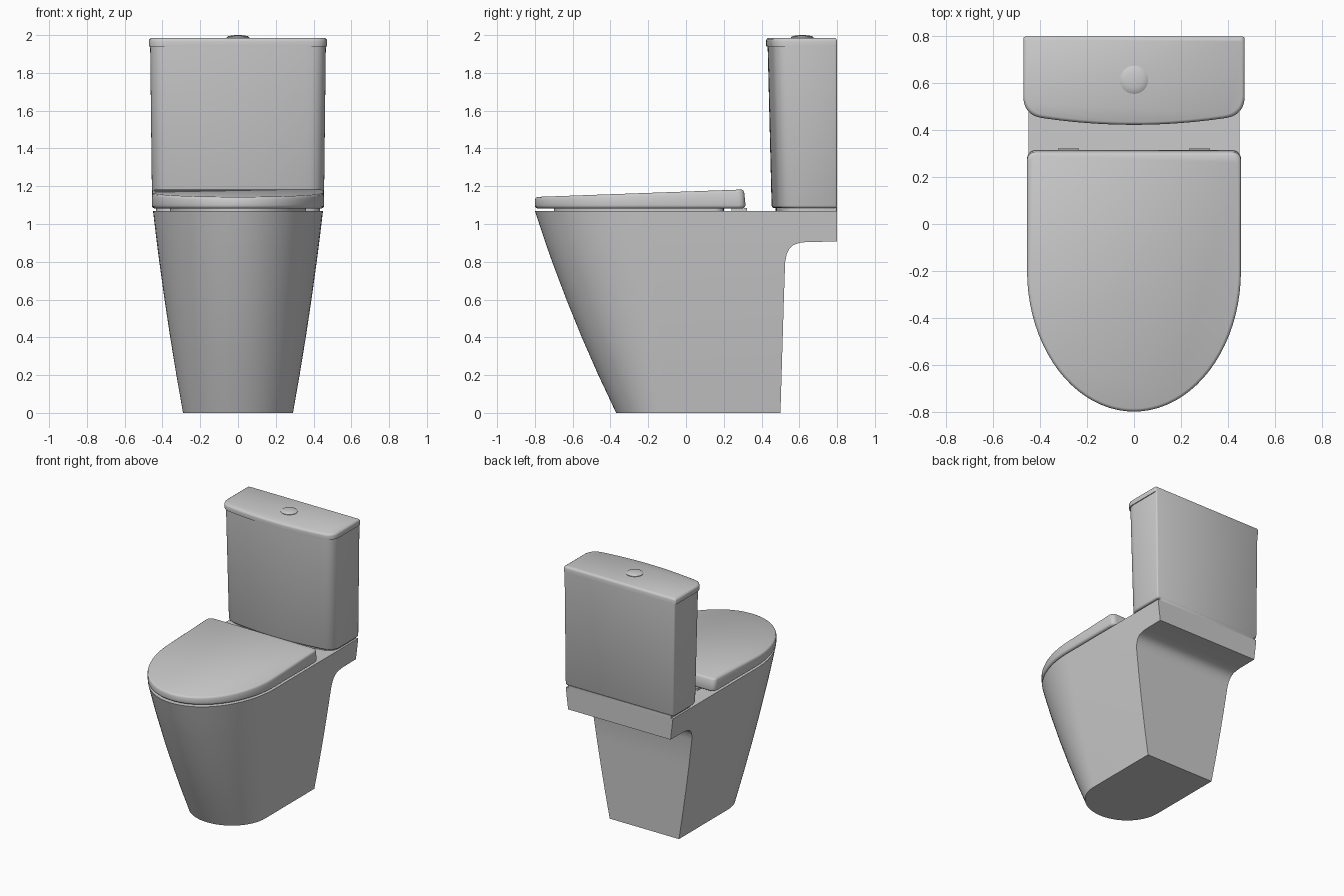
import bpy, bmesh, math

cube = bpy.data.objects.get("Cube")
if cube:
    bpy.data.objects.remove(cube, do_unlink=True)

ceramic = bpy.data.materials.new("ceramic_grey")
ceramic.use_nodes = True
colour = (0.6, 0.6, 0.6, 1)
ceramic.diffuse_color = colour
ceramic.node_tree.nodes["Principled BSDF"].inputs["Base Color"].default_value = colour


def loft(name, rings, angle=35):
    """Skin a stack of equal-length closed rings and cap both ends."""
    bm = bmesh.new()
    loops = [[bm.verts.new(p) for p in ring] for ring in rings]
    n = len(loops[0])
    for low, high in zip(loops, loops[1:]):
        for i in range(n):
            j = (i + 1) % n
            bm.faces.new((low[i], low[j], high[j], high[i]))
    bm.faces.new(loops[0][::-1])
    bm.faces.new(loops[-1])
    bmesh.ops.recalc_face_normals(bm, faces=bm.faces)
    mesh = bpy.data.meshes.new(name)
    bm.to_mesh(mesh)
    bm.free()
    mesh.materials.append(ceramic)
    obj = bpy.data.objects.new(name, mesh)
    bpy.context.collection.objects.link(obj)
    bpy.ops.object.select_all(action="DESELECT")
    obj.select_set(True)
    bpy.context.view_layer.objects.active = obj
    bpy.ops.object.shade_smooth_by_angle(angle=math.radians(angle))
    return obj


def d_outline(w, front, start, back, r=0.0, steps=40):
    """Half ellipse at the front, straight sides, optionally rounded back corners."""
    pts = []
    for i in range(steps + 1):
        a = math.pi + math.pi * i / steps
        pts.append((w * math.cos(a), start + (start - front) * math.sin(a)))
    for side in (1, -1):
        if r == 0:
            pts.append((side * w, back))
            continue
        corner = []
        for i in range(6):
            a = math.pi / 2 * i / 5
            corner.append((side * (w - r + r * math.cos(a)), back - r + r * math.sin(a)))
        pts += corner if side == 1 else corner[::-1]
    return pts


def at(outline, z):
    return [(x, y, z) for x, y in outline]


# Pedestal: tapering D sections, with a cove under the rear shelf
back_edge = [(0, 0.5), (0.2, 0.506), (0.4, 0.512), (0.6, 0.518), (0.8, 0.525),
             (0.84, 0.533), (0.87, 0.548), (0.89, 0.57), (0.9, 0.6),
             (0.905, 0.64), (0.907, 0.8), (1.0, 0.8), (1.07, 0.8)]
rings = []
for z, back in back_edge:
    t = z / 1.07
    w = 0.291 + 0.195 * t - 0.036 * t * t
    front = -0.37 - 0.52 * t + 0.09 * t * t
    rings.append(at(d_outline(w, front, -0.09 - 0.11 * t, back), z))
loft("pedestal", rings)


# Seat lid: sloping top with a softened rim
def lid_ring(inset, z=None, drop=0.0, back=0.315):
    pts = d_outline(0.456 - inset, -0.8 + inset, -0.2, back, 0.035)
    return [(x, y, z if z else 1.143 + 0.036 * (y + 0.8) - drop) for x, y in pts]


loft("seat_lid", [lid_ring(0.012, 1.082, back=0.3), lid_ring(0.002, 1.09, back=0.312),
                  lid_ring(0, 1.1), lid_ring(0, drop=0.014, back=0.308),
                  lid_ring(0.004, drop=0.005, back=0.303), lid_ring(0.013, back=0.296)], 50)

# Seat pad between the lid and the rim
pad = d_outline(0.36, -0.7, -0.2, 0.2, 0.05)
loft("seat_pad", [at(pad, 1.068), at(pad, 1.085)])

# Hinge plates
for side, label in ((1, "left"), (-1, "right")):
    plate = [(side * 0.28 + dx, y) for dx, y in
             ((-0.045, 0.24), (0.045, 0.24), (0.045, 0.323), (-0.045, 0.323))]
    loft(label + "_hinge", [at(plate, 1.068), at(plate, 1.084)])


# Cistern: bowed front, rounded front corners, flat back
def tank(w, front, z, inset=0.0):
    w, front, back = w - inset, front + inset, 0.8 - inset
    xa, r = w - 0.075, 0.01
    half = [(xa * i / 12, front + 0.03 * (i / 12) ** 2) for i in range(13)]
    for i in range(1, 9):
        t = i / 8
        a, b, c = (1 - t) ** 2, 2 * t * (1 - t), t * t
        half.append((a * xa + b * (w - 0.005) + c * w,
                     front + a * 0.03 + b * 0.043 + c * 0.115))
    half += [(w, back - r), (w - r * 0.3, back - r * 0.3), (w - r, back)]
    return at(half + [(-x, y) for x, y in half[:0:-1]], z)


loft("cistern_foot", [tank(0.435, 0.475, 1.068), tank(0.435, 0.475, 1.09)])
loft("cistern_body", [tank(0.455, 0.453, 1.084, 0.012), tank(0.455, 0.453, 1.088, 0.004),
                      tank(0.455, 0.453, 1.098), tank(0.465, 0.432, 1.945)], 50)
loft("cistern_lid", [tank(0.471, 0.425, 1.94), tank(0.472, 0.423, 1.968),
                     tank(0.472, 0.423, 1.979, 0.003), tank(0.472, 0.423, 1.985, 0.012)], 50)

# Flush button: low dome
dome = [(0.058, 1.98), (0.06, 1.989), (0.052, 1.994), (0.035, 1.998), (0.012, 2.0)]
loft("flush_button", [[(r * math.cos(math.tau * i / 32), 0.615 + r * math.sin(math.tau * i / 32), z)
                       for i in range(32)] for r, z in dome], 50)
